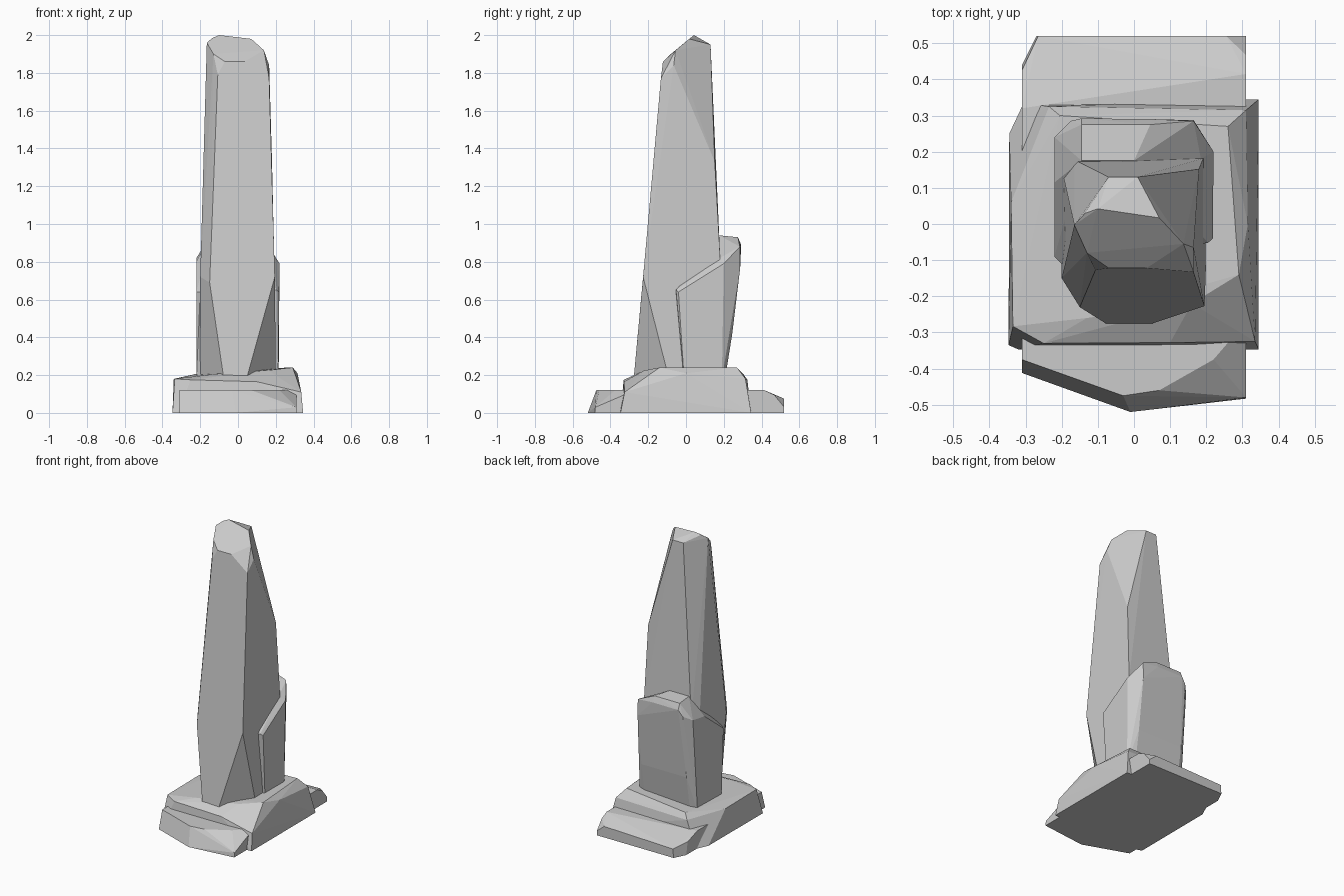
import bpy, bmesh


def rock(name, points):
    """Flat-faceted stone: convex hull round a few chiselled corners."""
    bm = bmesh.new()
    for p in points:
        bm.verts.new(p)
    res = bmesh.ops.convex_hull(bm, input=bm.verts[:])
    junk = {g for g in res["geom_interior"] + res["geom_unused"]
            if isinstance(g, bmesh.types.BMVert)}
    bmesh.ops.delete(bm, geom=list(junk), context='VERTS')
    bmesh.ops.dissolve_limit(bm, angle_limit=0.035, verts=bm.verts[:], edges=bm.edges[:])
    bmesh.ops.recalc_face_normals(bm, faces=bm.faces[:])
    me = bpy.data.meshes.new(name)
    bm.to_mesh(me)
    bm.free()
    ob = bpy.data.objects.new(name, me)
    bpy.context.collection.objects.link(ob)
    return ob


# Tall tapering standing stone
rock("standing_stone", [
    # foot
    (-.075, -.277, .18), (.045, -.277, .18), (.2, -.09, .18), (-.2, -.06, .18),
    (-.18, .18, .18), (.195, .185, .18),
    # widest ring
    (-.15, -.23, .69), (.195, -.227, .72), (-.2, -.15, .72), (-.195, .13, .8),
    (-.165, .178, .8), (.192, .182, .8), (.18, .152, 1.33),
    # shoulders
    (-.107, -.128, 1.79), (.165, -.133, 1.77), (.165, -.065, 1.84),
    # slanted crown
    (.035, -.122, 1.86), (-.07, -.122, 1.86), (-.13, -.08, 1.9), (-.165, -.003, 1.96),
    (-.135, .03, 1.985), (-.1, .042, 2), (.07, .017, 1.98), (.137, -.055, 1.92),
    (-.07, .13, 1.95), (.01, .13, 1.95),
])

# Shorter slab leaning on the back
rock("back_slab", [
    (-.22, -.07, .18), (.212, -.01, .18), (-.22, .19, .18), (.215, .19, .18),
    (-.175, .21, .2), (.165, .21, .2), (-.175, .245, .42), (.165, .245, .42),
    (-.2, -.11, .64), (-.22, -.09, .64), (.205, -.052, .65), (.218, -.04, .64),
    (-.22, .115, .8), (-.22, .24, .82), (-.175, .285, .85), (.165, .287, .77),
    (.22, .2, .79), (.197, .235, .81), (.185, .18, .82), (.165, .285, .88),
    (-.145, .175, .94), (-.145, .275, .93), (0, .175, .94), (.045, .275, .93),
    (-.145, .292, .89), (.05, .29, .89),
])

# Main base block
rock("base_block", [
    (-.347, -.335, 0), (-.32, -.347, 0), (.345, -.347, 0), (.345, .345, 0),
    (-.345, .25, 0), (-.305, .335, 0),
    (-.335, -.283, .18), (-.25, -.33, .175), (.1, -.328, .165), (.335, -.325, .11),
    (.05, -.27, .19), (.16, -.22, .225), (.29, -.14, .24), (.315, 0, .21),
    (.26, .27, .24), (.31, .315, .18), (-.34, .06, .18), (-.235, .325, .175),
    (-.205, .3, .21), (-.13, -.26, .205),
])

# Low ledge running underneath from front to back
rock("ground_ledge", [
    # front end
    (-.31, -.412, 0), (-.01, -.52, 0), (.31, -.483, 0), (.31, -.48, .03),
    (-.31, -.375, .12), (-.03, -.475, .12), (.07, -.46, .12), (.22, -.375, .12),
    (.31, -.33, .09), (.31, -.27, .12),
    # back end
    (-.31, .44, 0), (-.27, .52, 0), (.31, .52, 0), (.31, .52, .03),
    (-.31, .32, .12), (.31, .415, .12), (-.31, .425, .085), (-.265, .52, .06),
    (.31, .467, .095), (.255, .52, .075),
])
